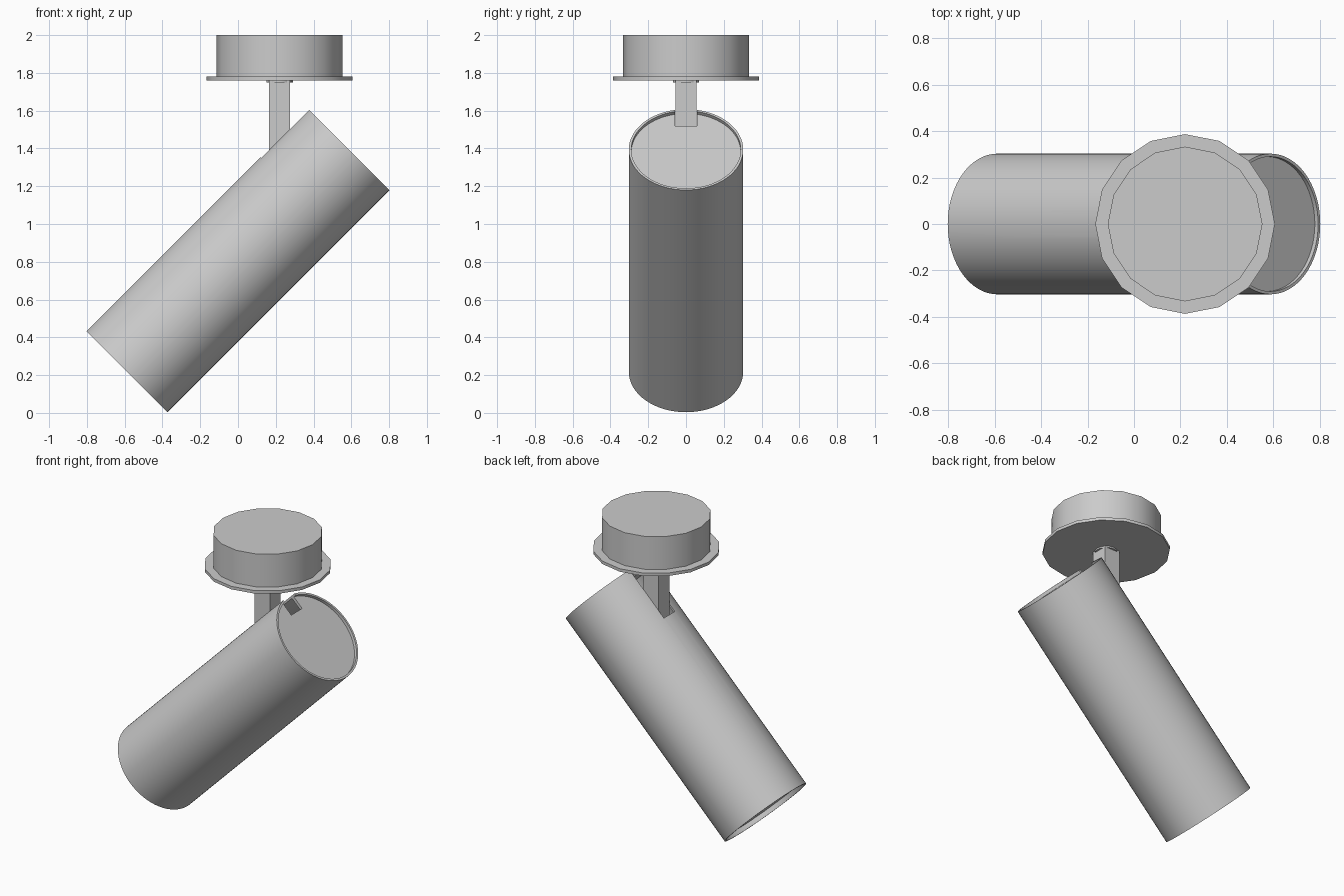
import bpy, bmesh
from math import radians
from mathutils import Matrix, Vector

cube = bpy.data.objects.get("Cube")
if cube:
    bpy.data.objects.remove(cube, do_unlink=True)

LENGTH, RADIUS, BORE = 1.663, 0.303, 0.29
MOUNT_X, STEM_WIDTH = 0.22, 0.115
TILT = Matrix.Translation((0, 0, 0.806)) @ Matrix.Rotation(radians(45), 4, 'Y')


def finish(name, bm, matrix=Matrix()):
    bmesh.ops.recalc_face_normals(bm, faces=bm.faces)
    mesh = bpy.data.meshes.new(name)
    bm.to_mesh(mesh)
    bm.free()
    obj = bpy.data.objects.new(name, mesh)
    bpy.context.collection.objects.link(obj)
    obj.matrix_world = matrix
    return obj


def lathe(name, profile, sides, matrix):
    """Revolve a closed (radius, height) loop around z."""
    bm = bmesh.new()
    verts = [bm.verts.new((r, 0, z)) for r, z in profile]
    edges = [bm.edges.new((a, b)) for a, b in zip(verts, verts[1:] + verts[:1])]
    bmesh.ops.spin(bm, geom=verts + edges, axis=(0, 0, 1), cent=(0, 0, 0),
                   angle=radians(360), steps=sides, use_merge=True)
    bmesh.ops.remove_doubles(bm, verts=bm.verts, dist=0.0001)
    return finish(name, bm, matrix)


def disc(name, radius, low, high, sides, matrix):
    bm = bmesh.new()
    bmesh.ops.create_cone(bm, cap_ends=True, segments=sides,
                          radius1=radius, radius2=radius, depth=high - low,
                          matrix=Matrix.Translation((0, 0, (low + high) / 2)))
    return finish(name, bm, matrix)


def box(name, low, high, matrix):
    low, high = Vector(low), Vector(high)
    bm = bmesh.new()
    bmesh.ops.create_cube(bm, size=1, matrix=Matrix.Translation((low + high) / 2)
                          @ Matrix.Diagonal((*(high - low), 1)))
    return finish(name, bm, matrix)


def activate(obj):
    bpy.ops.object.select_all(action='DESELECT')
    obj.select_set(True)
    bpy.context.view_layer.objects.active = obj


# Tilted lamp tube with recessed end plates
half = LENGTH / 2
tube = lathe("lamp_tube", [(RADIUS, -half), (RADIUS, half), (BORE, half), (BORE, -half)],
             64, TILT)
back_plate = disc("back_plate", BORE, half - 0.04, half - 0.02, 64, TILT)
lens = disc("lens", BORE, -half + 0.03, -half + 0.05, 64, TILT)

# Slot for the stem, open at the upper end
slot = box("slot_cutter", (-0.4, -STEM_WIDTH / 2, half - 0.36),
           (-0.197, STEM_WIDTH / 2, half + 0.1), TILT)
slot.hide_render = True
for part in (tube, back_plate):
    cut = part.modifiers.new("slot", 'BOOLEAN')
    cut.operation, cut.solver, cut.object = 'DIFFERENCE', 'EXACT', slot
    activate(part)
    bpy.ops.object.modifier_apply(modifier=cut.name)
bpy.data.objects.remove(slot, do_unlink=True)

# Ceiling mount, flange, collar and stem
mount_at = Matrix.Translation((MOUNT_X, 0, 0))
mount = disc("ceiling_mount", 0.333, 1.78, 2.0, 16, mount_at)
flange = disc("mount_flange", 0.387, 1.76, 1.78, 16, mount_at)
collar = disc("stem_collar", 0.07, 1.75, 1.76, 16, mount_at)
w = STEM_WIDTH / 2 - 0.001
box("stem", (-w, -w, 1.3), (w, w, 1.76), mount_at)

# Smooth the round sides, keep the rims sharp
for part in (tube, back_plate, lens, mount, flange, collar):
    activate(part)
    bpy.ops.object.shade_smooth_by_angle(angle=radians(30))
